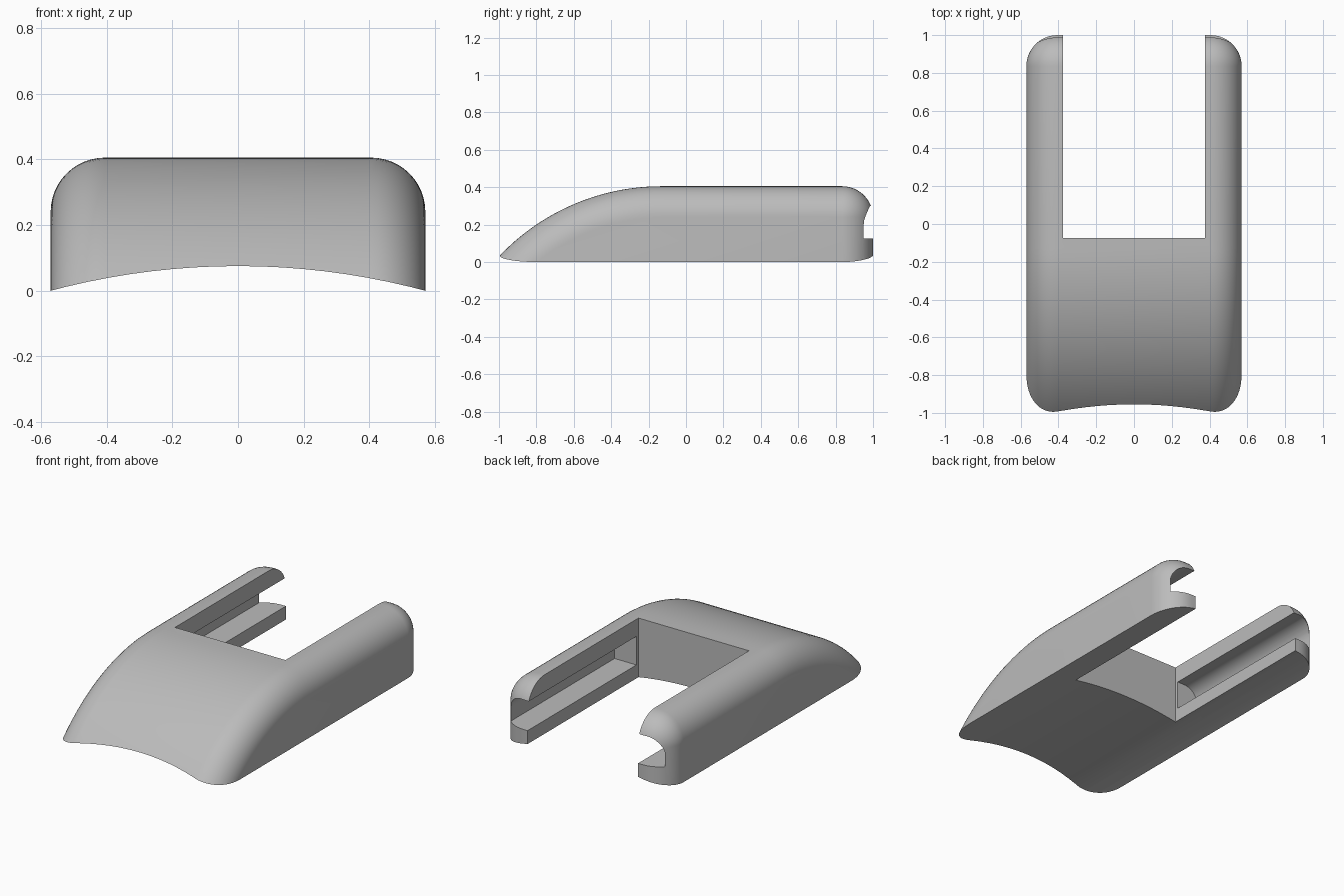
import bpy, bmesh, math
from mathutils import Vector

if "Cube" in bpy.data.objects:
    bpy.data.objects.remove(bpy.data.objects["Cube"])

W, TOP, R = 0.57, 0.405, 0.165       # half width, height, edge rounding
ARC_Y, ARC_R = -0.13, 1.196          # nose arc centre and radius

grey = bpy.data.materials.new("grey")
grey.diffuse_color = (0.5, 0.5, 0.5, 1)
grey.use_nodes = True
grey.node_tree.nodes["Principled BSDF"].inputs["Base Color"].default_value = grey.diffuse_color


def new_object(name, bm):
    bmesh.ops.recalc_face_normals(bm, faces=bm.faces)
    mesh = bpy.data.meshes.new(name)
    bm.to_mesh(mesh)
    bm.free()
    mesh.materials.append(grey)
    ob = bpy.data.objects.new(name, mesh)
    bpy.context.collection.objects.link(ob)
    return ob


def prism(name, outline, y0, y1):
    """Extrude an xz outline along y."""
    bm = bmesh.new()
    face = bm.faces.new([bm.verts.new((x, y0, z)) for x, z in outline])
    out = bmesh.ops.extrude_face_region(bm, geom=[face])["geom"]
    bmesh.ops.translate(bm, vec=(0, y1 - y0, 0),
                        verts=[v for v in out if isinstance(v, bmesh.types.BMVert)])
    return new_object(name, bm)


# Side profile as (point, outward normal): nose arc, flat top, rounded back
path = []
end = math.acos(0.41)
for i in range(33):
    a = end * (1 - i / 32)
    n = Vector((0, -math.sin(a), math.cos(a)))
    path.append((Vector((0, ARC_Y, TOP - ARC_R)) + n * ARC_R, n))
for i in range(13):
    a = math.pi / 2 * i / 12
    n = Vector((0, math.sin(a), math.cos(a)))
    path.append((Vector((0, 1 - R, TOP - R)) + n * R, n))
path.append((Vector((0, 1, -0.4)), Vector((0, 1, 0))))

# Body: sweep a round-edged section along the profile
bm = bmesh.new()
rows = []
for p, n in path:
    half = []
    for k in range(13):
        a = math.pi / 2 * k / 12
        q = p - n * R * (1 - math.cos(a))
        half.append((W - R + R * math.sin(a), q.y, q.z))
    rows.append([bm.verts.new((-x, y, z)) for x, y, z in reversed(half)]
                + [bm.verts.new(c) for c in half])
for a, b in zip(rows, rows[1:]):
    for k in range(len(a) - 1):
        bm.faces.new((a[k], a[k + 1], b[k + 1], b[k]))
bm.faces.new([r[0] for r in rows])
bm.faces.new([r[-1] for r in rows])
bmesh.ops.remove_doubles(bm, verts=bm.verts, dist=1e-5)
bmesh.ops.bisect_plane(bm, geom=bm.verts[:] + bm.edges[:] + bm.faces[:],
                       plane_co=(0, 0, -0.1), plane_no=(0, 0, -1), clear_outer=True)
bmesh.ops.holes_fill(bm, edges=[e for e in bm.edges if e.is_boundary], sides=0)
body = new_object("body", bm)

# Cutters: arched underside, open slot, side channels
rise = 0.075
arch_r = (W * W + rise * rise) / (2 * rise)
arch = [(arch_r * math.sin(t), rise - arch_r + arch_r * math.cos(t))
        for t in [0.36 * (i / 24 - 0.5) * 2 for i in range(49)]
        if abs(t) <= 0.361]
arch = [(-0.78, -0.5)] + arch + [(0.78, -0.5)]
cutters = [prism("underside_cutter", arch, -1.6, 1.6),
           prism("slot_cutter", [(-0.375, -0.3), (0.375, -0.3), (0.375, 0.7), (-0.375, 0.7)],
                 -0.075, 1.3)]
channel = [(0.3, 0.125), (0.523, 0.125)]
for i in range(13):
    a = math.pi / 2 * i / 12
    channel.append((0.423 + 0.1 * math.cos(a), 0.2 + 0.1 * math.sin(a)))
channel.append((0.3, 0.3))
for side, s in (("right", 1), ("left", -1)):
    cutters.append(prism(side + "_channel_cutter", [(s * x, z) for x, z in channel], -0.055, 1.25))

bpy.context.view_layer.objects.active = body
body.select_set(True)
for c in cutters:
    mod = body.modifiers.new(c.name, "BOOLEAN")
    mod.operation, mod.solver, mod.object = "DIFFERENCE", "EXACT", c
    bpy.ops.object.modifier_apply(modifier=mod.name)
    bpy.data.objects.remove(c)
bpy.ops.object.shade_smooth_by_angle(angle=math.radians(30))
